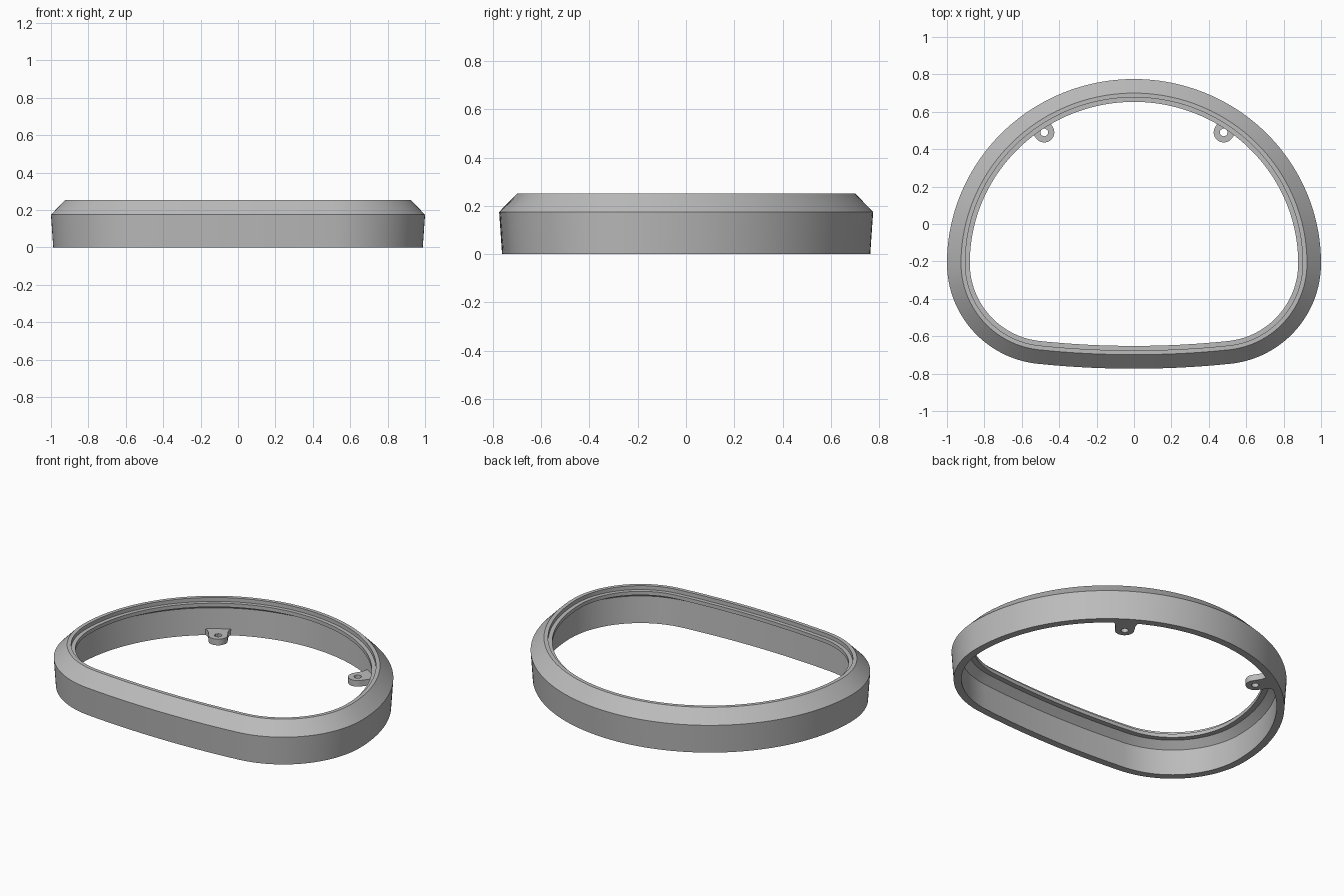
import bpy, bmesh
from math import sin, cos, asin, atan2, pi, radians
from mathutils import Vector

cube = bpy.data.objects.get("Cube")
if cube:
    bpy.data.objects.remove(cube, do_unlink=True)

grey = bpy.data.materials.new("plain grey")
grey.use_nodes = True
COLOUR = (0.5, 0.5, 0.5, 1)
grey.diffuse_color = COLOUR
grey.node_tree.nodes["Principled BSDF"].inputs["Base Color"].default_value = COLOUR


def finish(name, bm):
    """Turn a bmesh into a named object with smooth faces and sharp edges."""
    bmesh.ops.recalc_face_normals(bm, faces=bm.faces)
    mesh = bpy.data.meshes.new(name)
    bm.to_mesh(mesh)
    bm.free()
    mesh.materials.append(grey)
    obj = bpy.data.objects.new(name, mesh)
    bpy.context.collection.objects.link(obj)
    bpy.ops.object.select_all(action='DESELECT')
    obj.select_set(True)
    bpy.context.view_layer.objects.active = obj
    bpy.ops.object.shade_smooth_by_angle(angle=radians(25))
    return obj


def loft(bm, loops):
    """Bridge closed loops of equal length, the last one back to the first."""
    rows = [[bm.verts.new(p) for p in loop] for loop in loops]
    n = len(rows[0])
    for a, b in zip(rows, rows[1:] + rows[:1]):
        for i in range(n):
            j = (i + 1) % n
            bm.faces.new((a[i], a[j], b[j], b[i]))


def arc(cx, cy, rx, ry, start, end, steps):
    """Points and outward normals along an arc, leaving out its end."""
    out = []
    for i in range(steps):
        t = start + (end - start) * i / steps
        normal = Vector((cos(t) / rx, sin(t) / ry)).normalized()
        out.append((Vector((cx + rx * cos(t), cy + ry * sin(t))), normal))
    return out


# Outline: domed back, rounded front corners, gently bowed front
MID, CORNER, BOW = -0.21, 0.54, 5.0
side = 1 - CORNER
tilt = asin(side / (BOW - CORNER))
bow_y = MID + (BOW - CORNER) * cos(tilt)
outline = (
    arc(0, MID, 1, 0.985, 0, pi, 96)
    + arc(-side, MID, CORNER, CORNER, pi, 1.5 * pi - tilt, 32)
    + arc(0, bow_y, BOW, BOW, 1.5 * pi - tilt, 1.5 * pi + tilt, 16)
    + arc(side, MID, CORNER, CORNER, 1.5 * pi + tilt, 2 * pi, 32)
)

# Ring wall section: inward offset and height, with a stepped lip at the top
section = [
    (0.012, 0), (0, 0.175), (0.075, 0.252), (0.098, 0.252), (0.098, 0.228),
    (0.122, 0.228), (0.122, 0.205), (0.09, 0.205), (0.048, 0.165), (0.056, 0),
]
bm = bmesh.new()
loft(bm, [[(*(p - n * inset), z) for p, n in outline] for inset, z in section])
finish("bezel_ring", bm)

# Screw lugs: round eye with a flared web running into the wall
HOLE, EYE, THICK = 0.021, 0.054, 0.038
eye = [(EYE * cos(t), EYE * sin(t)) for t in (pi / 2 + pi * i / 20 for i in range(21))]
web = [(0.05, -0.056), (0.075, -0.064), (0.105, -0.09),
       (0.105, 0), (0.105, 0.09), (0.075, 0.064), (0.05, 0.056)]
tab = eye + web
hole = [(HOLE * cos(t), HOLE * sin(t)) for t in (atan2(y, x) for x, y in tab)]

for name, sx in (("left_lug", 1), ("right_lug", -1)):
    centre = Vector((0.48 * sx, 0.49))
    u = (centre - Vector((0, MID))).normalized()
    v = Vector((-u.y, u.x))

    def place(shape, z):
        return [(*(centre + u * x + v * y), z) for x, y in shape]

    bm = bmesh.new()
    loft(bm, [place(tab, 0), place(tab, THICK), place(hole, THICK), place(hole, 0)])
    finish(name, bm)
